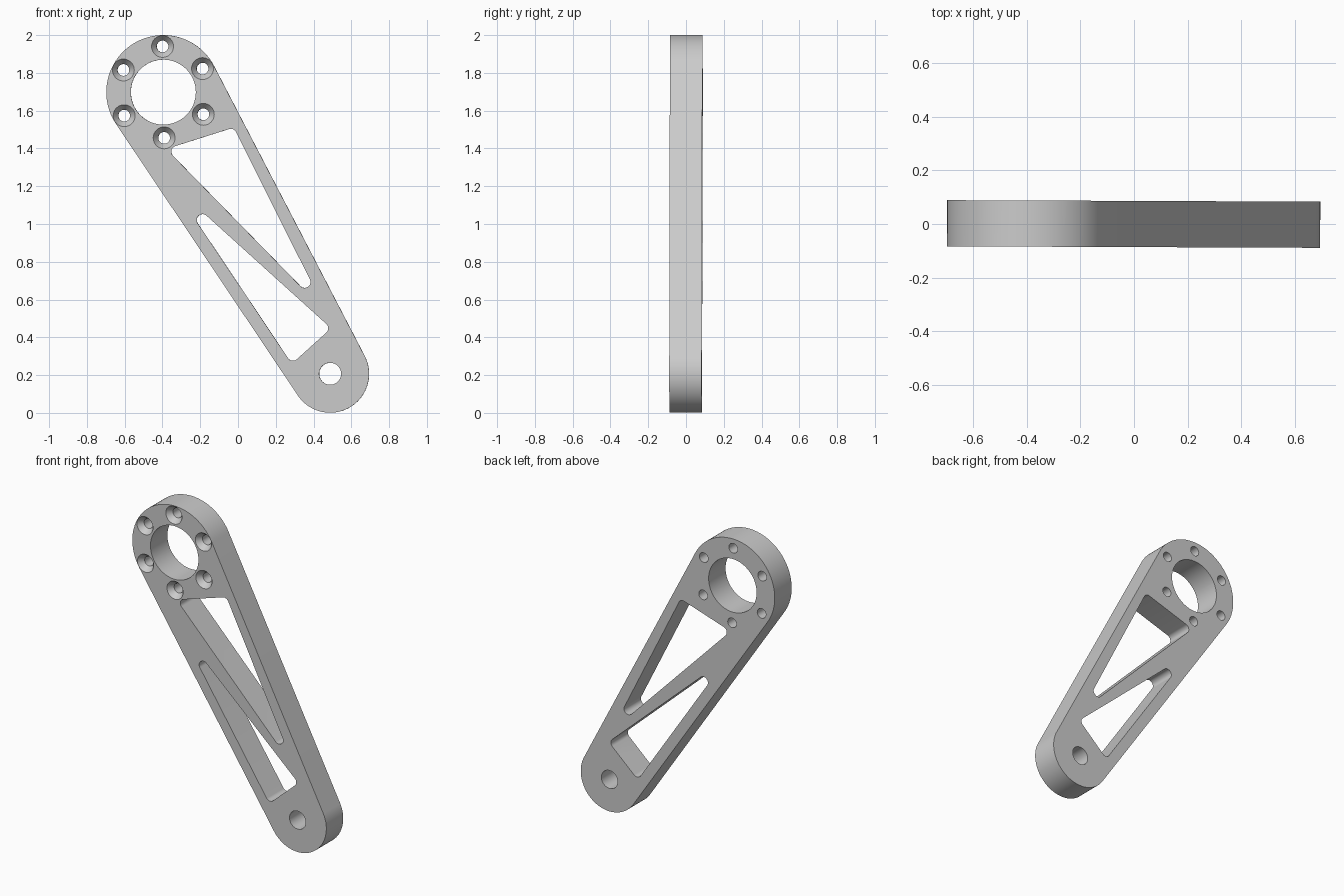
import bpy
import bmesh
from math import sin, cos, pi, radians
from mathutils import Vector
from mathutils.geometry import convex_hull_2d

if "Cube" in bpy.data.objects:
    bpy.data.objects.remove(bpy.data.objects["Cube"], do_unlink=True)

HALF = 0.086                 # half the plate thickness
BIG = (-0.395, 1.698)        # centre of the large eye
SMALL = (0.488, 0.207)       # centre of the small eye


def circle(centre, radius, count):
    return [Vector((centre[0] + radius * cos(2 * pi * i / count),
                    centre[1] + radius * sin(2 * pi * i / count)))
            for i in range(count)]


def rounded(discs, count=96):
    """Outline of a band stretched around discs given as (centre, radius)."""
    points = [p for c, r in discs for p in circle(c, r, count)]
    return [points[i] for i in convex_hull_2d(points)]


def loft(bm, rings):
    """Closed solid through (outline, y) rings of equal point count."""
    loops = [[bm.verts.new((p.x, y, p.y)) for p in outline]
             for outline, y in rings]
    n = len(loops[0])
    for a, b in zip(loops, loops[1:]):
        for i in range(n):
            j = (i + 1) % n
            bm.faces.new((a[i], a[j], b[j], b[i]))
    bm.faces.new(loops[0][::-1])
    bm.faces.new(loops[-1])


def prism(bm, outline, half):
    loft(bm, [(outline, -half), (outline, half)])


def make_object(name, bm):
    bmesh.ops.recalc_face_normals(bm, faces=bm.faces)
    mesh = bpy.data.meshes.new(name)
    bm.to_mesh(mesh)
    bm.free()
    obj = bpy.data.objects.new(name, mesh)
    bpy.context.collection.objects.link(obj)
    return obj


# Plate: two round ends joined by tangent sides
bm = bmesh.new()
prism(bm, rounded([(BIG, 0.302), (SMALL, 0.206)]), HALF)
arm = make_object("link_arm", bm)

# Cutters: the two eyes
bm = bmesh.new()
prism(bm, circle(BIG, 0.172, 64), 0.2)
prism(bm, circle(SMALL, 0.058, 48), 0.2)

# Cutters: two triangular windows with rounded corners
for corners in ([(-0.038, 1.473), (-0.322, 1.383), (0.353, 0.693)],
                [(-0.187, 1.021), (0.447, 0.448), (0.291, 0.307)]):
    prism(bm, rounded([(c, 0.031) for c in corners], 48), 0.2)

# Cutters: ring of six countersunk bolt holes
for k in range(6):
    a = radians(91 + 60 * k)
    c = (BIG[0] + 0.242 * cos(a), BIG[1] + 0.242 * sin(a))
    wide, narrow = circle(c, 0.058, 32), circle(c, 0.031, 32)
    loft(bm, [(wide, -0.2), (wide, -HALF), (narrow, -HALF + 0.035),
              (narrow, 0.2)])
cutter = make_object("hole_cutter", bm)
cutter.hide_render = True

# Cut the plate
bpy.ops.object.select_all(action="DESELECT")
arm.select_set(True)
bpy.context.view_layer.objects.active = arm
cut = arm.modifiers.new("holes", "BOOLEAN")
cut.operation = "DIFFERENCE"
cut.solver = "EXACT"
cut.object = cutter
bpy.ops.object.modifier_apply(modifier=cut.name)
bpy.data.objects.remove(cutter, do_unlink=True)

# The plate sits very slightly turned
arm.rotation_euler.z = -0.004
bpy.ops.object.shade_smooth_by_angle(angle=radians(30))

# Material
grey = bpy.data.materials.new("light grey metal")
grey.use_nodes = True
colour = (0.6, 0.6, 0.6, 1)
grey.diffuse_color = colour
grey.node_tree.nodes["Principled BSDF"].inputs["Base Color"].default_value = colour
arm.data.materials.clear()
arm.data.materials.append(grey)
